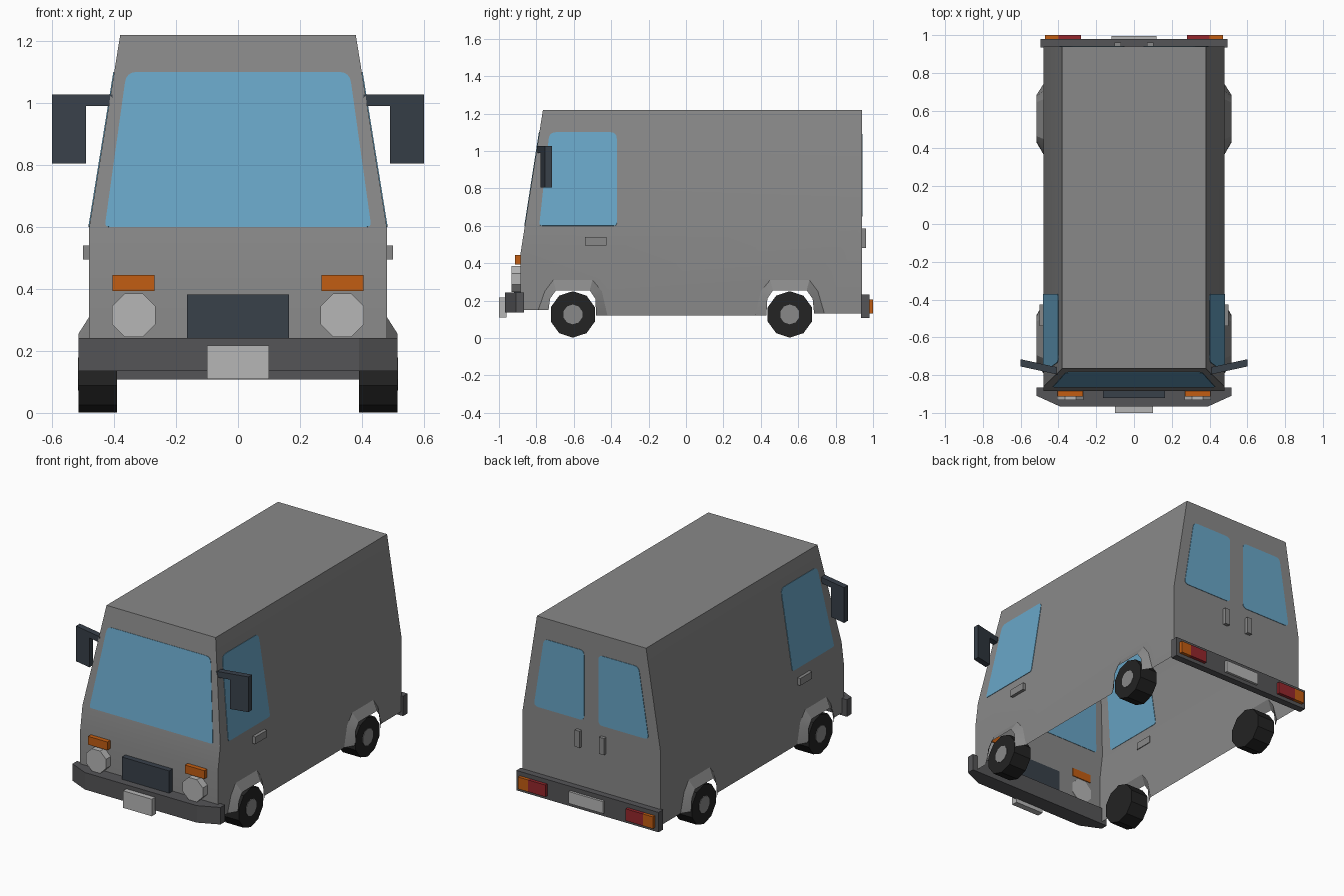
import bpy, bmesh, math
from mathutils import Vector

if "Cube" in bpy.data.objects:
    bpy.data.objects.remove(bpy.data.objects["Cube"])


def material(name, r, g, b):
    m = bpy.data.materials.new(name)
    m.use_nodes = True
    m.diffuse_color = (r, g, b, 1)
    m.node_tree.nodes["Principled BSDF"].inputs["Base Color"].default_value = (r, g, b, 1)
    return m


GREY = material("body grey", .25, .25, .25)
DARK = material("bumper grey", .09, .09, .095)
SLATE = material("slate trim", .04, .052, .068)
BLACK = material("tyre black", .017, .017, .017)
PALE = material("pale grey", .47, .47, .47)
GLASS = material("window blue", .14, .38, .57)
ORANGE = material("indicator orange", .54, .11, .006)
RED = material("tail light red", .3, .02, .025)


def make(name, bm, *mats):
    bmesh.ops.recalc_face_normals(bm, faces=bm.faces)
    me = bpy.data.meshes.new(name)
    bm.to_mesh(me)
    bm.free()
    ob = bpy.data.objects.new(name, me)
    bpy.context.collection.objects.link(ob)
    for m in mats:
        me.materials.append(m)
    return ob


def prism(name, points, offset, mat):
    """Extrude a planar outline by an offset vector."""
    bm = bmesh.new()
    face = bm.faces.new([bm.verts.new(p) for p in points])
    new = bmesh.ops.extrude_face_region(bm, geom=[face], use_keep_orig=True)["geom"]
    bmesh.ops.translate(bm, vec=offset, verts=[v for v in new if isinstance(v, bmesh.types.BMVert)])
    return make(name, bm, mat)


def box(name, x, y, z, mat):
    corners = [(x[0], y[0]), (x[1], y[0]), (x[1], y[1]), (x[0], y[1])]
    return prism(name, [(a, b, z[0]) for a, b in corners], (0, 0, z[1] - z[0]), mat)


def disc(name, axis, centre, radius, sides, depth, mat, turn=0):
    """Regular prism running along axis x or y."""
    pts = []
    for i in range(sides):
        a = turn + math.tau * i / sides
        u, v = radius * math.cos(a), radius * math.sin(a)
        pts.append(Vector(centre) + Vector((0, u, v) if axis == "x" else (u, 0, v)))
    return prism(name, pts, (depth, 0, 0) if axis == "x" else (0, depth, 0), mat)


# Slopes of the upper body
def side_x(z):
    return .48 - .1 * (z - .6) / .62


def nose_y(z):
    return -.885 + .12 * (z - .45) / .77


# Body: open-bottomed shell with flared wheel arches
FRONT, REAR = -.605, .555
ARCH_BASE = [(-.185, None), (-.155, .25), (-.105, .31), (.105, .31), (.15, .25), (.185, None)]
ARCH_LIP = [(-.125, None), (-.12, .21), (-.09, .255), (.09, .255), (.122, .21), (.13, None)]


def arch(points, centre, flip, end_z):
    ring = [(centre + flip * d, z) for d, z in points]
    ring[0] = (ring[0][0], .12)
    ring[-1] = (ring[-1][0], end_z)
    return ring


OUTLINE = [(-.885, .15), (-.885, .45), (nose_y(.6), .6), (-.765, 1.22),
           (.94, 1.22), (.94, .6), (.94, .13)]
bm = bmesh.new()
spans = []
for s in (1, -1):
    span = [bm.verts.new((s * min(.48, side_x(z)), y, z)) for y, z in OUTLINE]
    spans.append(span)
    notches = []
    for centre, flip, end in ((REAR, 1, .13), (FRONT, -1, .15)):
        base = [bm.verts.new((s * .48, y, z)) for y, z in arch(ARCH_BASE, centre, flip, end)]
        lip = [bm.verts.new((s * .515, y, z)) for y, z in arch(ARCH_LIP, centre, flip, end)]
        for i in range(len(base) - 1):
            bm.faces.new((base[i], base[i + 1], lip[i + 1], lip[i]))
        notches += base[::-flip]
    bm.faces.new(span[:3] + span[5:] + notches)
    bm.faces.new(span[2:6])
for i in range(len(OUTLINE) - 1):
    bm.faces.new((spans[0][i], spans[0][i + 1], spans[1][i + 1], spans[1][i]))
body = make("body_shell", bm, GREY)
bpy.context.view_layer.objects.active = body
body.select_set(True)
bpy.ops.object.shade_smooth_by_angle(angle=math.radians(25))
body.select_set(False)


# Windows: thin rounded plates set through the shell
def window(name, corners, place, radii=(.015, .015, .035, .035)):
    pts = []
    for i, c in enumerate(corners):
        c = Vector(c)
        ends = [c + (Vector(corners[(i + k) % 4]) - c).normalized() * radii[i] for k in (-1, 1)]
        for t in (0, .25, .5, .75, 1):
            p = ends[0] * (1 - t) ** 2 + c * 2 * t * (1 - t) + ends[1] * t * t
            pts.append(Vector(place(*p)))
    n = len(pts) // 4
    normal = (pts[n] - pts[0]).cross(pts[2 * n] - pts[0]).normalized() * .003
    prism(name, [p - normal for p in pts], normal * 2, GLASS)


window("windscreen", [(-.43, .6), (.43, .6), (.36, 1.1), (-.36, 1.1)],
       lambda u, z: (u, nose_y(z), z))

for s, side in ((1, "left"), (-1, "right")):
    def span(a, b):
        return sorted((s * a, s * b))

    window(side + "_door_window", [(-.785, .6), (-.37, .6), (-.37, 1.1), (-.73, 1.1)],
           lambda u, z: (s * side_x(z), u, z))
    window(side + "_rear_window", [(.05, .65), (.4, .65), (.33, 1.09), (.05, 1.09)],
           lambda u, z: (s * u, .94, z), (.03,) * 4)

    # Handles
    box(side + "_door_handle", span(.475, .5), (-.54, -.425), (.495, .54), GREY)
    box(side + "_rear_handle", span(.068, .102), (.935, .962), (.48, .585), GREY)

    # Head lights, indicators and tail lights
    disc(side + "_headlight", "y", (s * .337, -.932, .315), .076, 8, .05, PALE, math.pi / 8)
    box(side + "_front_indicator", span(.27, .405), (-.913, -.88), (.393, .445), ORANGE)
    box(side + "_rear_indicator", span(.4, .47), (.975, 1), (.13, .205), ORANGE)
    box(side + "_tail_light", span(.28, .4), (.975, 1), (.13, .205), RED)

    # Mirrors: swept arm with a hanging head
    def swept(x):
        return -.798 + .22 * (x - .4)

    for part, x0, x1, z0, z1 in (("arm", .405, .49, .99, 1.027), ("head", .49, .6, .805, 1.027)):
        plan = [(x0, swept(x0)), (x1, swept(x1)), (x1, swept(x1) + .038), (x0, swept(x0) + .038)]
        prism(side + "_mirror_" + part, [(s * x, y, z0) for x, y in plan], (0, 0, z1 - z0), SLATE)

    # Wheels
    for end, y in (("front", FRONT), ("rear", REAR)):
        disc(f"{side}_{end}_tyre", "x", (s * .39, y, .126), .124, 10, s * .124, BLACK, math.pi / 10)
        disc(f"{side}_{end}_hub", "x", (s * .5, y, .126), .053, 10, s * .017, GREY, math.pi / 10)

# Grille, bumpers and number plates
box("grille", (-.165, .165), (-.92, -.88), (.235, .382), SLATE)
half = [(.515, -.865), (.515, -.91), (.39, -.967)]
plan = half + [(-x, y) for x, y in reversed(half)]
prism("front_bumper", [(x, y, .135) for x, y in plan], (0, 0, .107), DARK)
box("rear_bumper", (-.495, .495), (.935, .98), (.107, .232), DARK)
box("front_plate", (-.1, .1), (-1, -.96), (.11, .217), PALE)
box("rear_plate", (-.12, .12), (.975, .995), (.13, .205), PALE)
